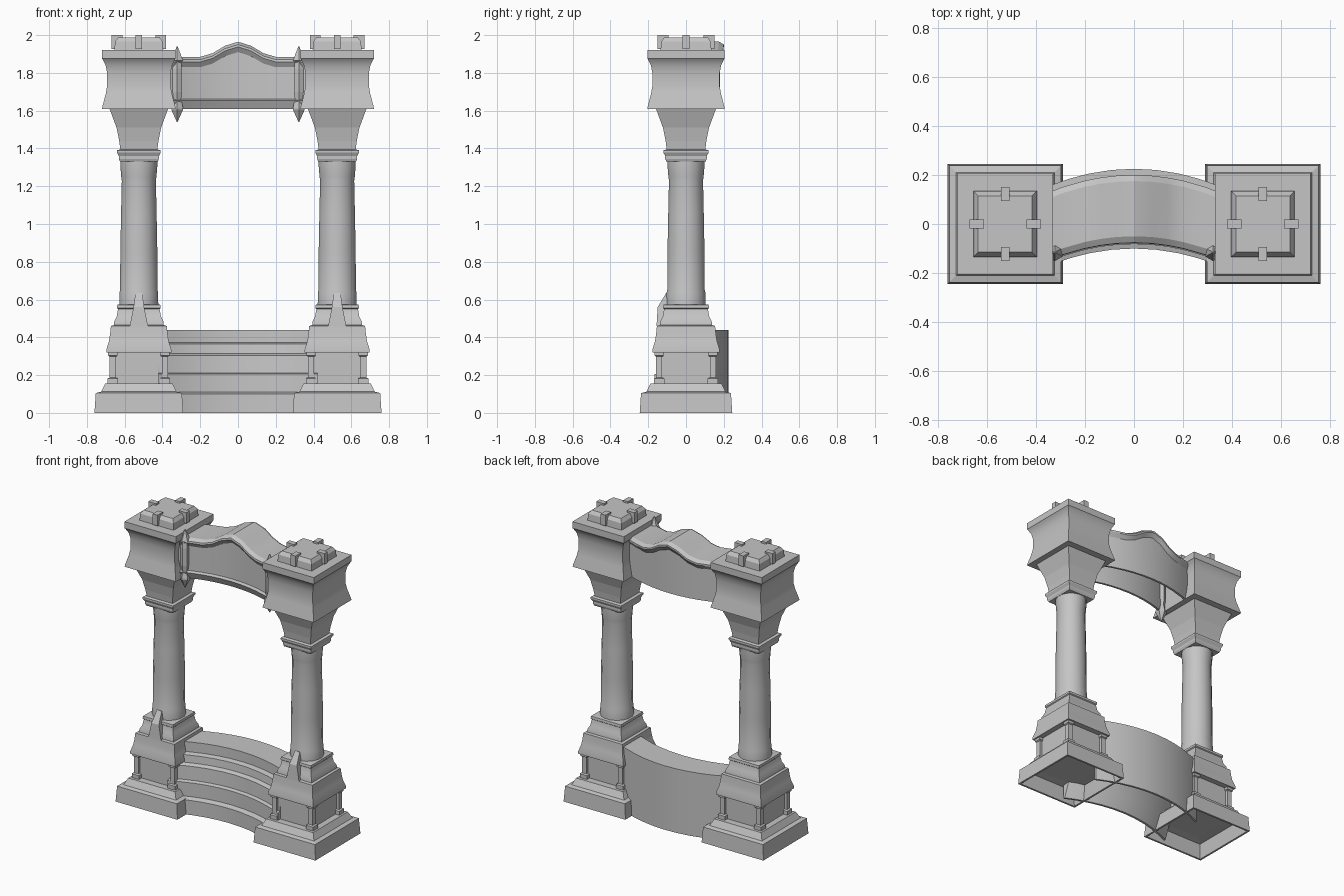
import bpy, bmesh, math
from mathutils import Vector

old = bpy.data.objects.get("Cube")
if old:
    bpy.data.objects.remove(old)

stone = bpy.data.materials.new("grey stone")
stone.use_nodes = True
GREY = (0.56, 0.56, 0.56, 1)
stone.diffuse_color = GREY
stone.node_tree.nodes["Principled BSDF"].inputs["Base Color"].default_value = GREY
COLUMN_X = 0.525


def finish(name, bm, smooth=None):
    bmesh.ops.recalc_face_normals(bm, faces=bm.faces)
    mesh = bpy.data.meshes.new(name)
    bm.to_mesh(mesh)
    bm.free()
    mesh.materials.append(stone)
    ob = bpy.data.objects.new(name, mesh)
    bpy.context.collection.objects.link(ob)
    if smooth:
        bpy.ops.object.select_all(action="DESELECT")
        ob.select_set(True)
        bpy.context.view_layer.objects.active = ob
        bpy.ops.object.shade_smooth_by_angle(angle=math.radians(smooth))
    return ob


def bridge(bm, rings):
    """Join successive rings of vertices and cap both ends."""
    rings = [[bm.verts.new(p) for p in ring] for ring in rings]
    n = len(rings[0])
    for a, b in zip(rings, rings[1:]):
        for i in range(n):
            j = (i + 1) % n
            bm.faces.new((a[i], a[j], b[j], b[i]))
    bm.faces.new(rings[0][::-1])
    bm.faces.new(rings[-1])


def square_loft(name, profile, cx, cy=0, extra=0.0, smooth=None):
    """Stack of square sections given as (half width, height)."""
    bm = bmesh.new()
    bridge(bm, [[(cx + sx * h, cy + sy * (h + extra), z)
                 for sx, sy in ((-1, -1), (1, -1), (1, 1), (-1, 1))]
                for h, z in profile])
    return finish(name, bm, smooth)


def lathe(name, profile, cx, cy, sides, smooth=None):
    bm = bmesh.new()
    bridge(bm, [[(cx + r * math.cos(math.tau * (i + .5) / sides),
                  cy + r * math.sin(math.tau * (i + .5) / sides), z)
                 for i in range(sides)] for r, z in profile])
    return finish(name, bm, smooth)


def box(name, centre, size):
    bm = bmesh.new()
    bmesh.ops.create_cube(bm, size=1)
    for v in bm.verts:
        v.co = Vector(centre) + v.co * Vector(size)
    return finish(name, bm)


def curved_sweep(name, section, stations, hump=0.0):
    """Sweep (y, z, hump share) across x along a bowed plan."""
    bm = bmesh.new()
    rings = []
    for x in stations:
        t = min(abs(x) / 0.2, 1)
        lift = hump * (1 + math.cos(math.pi * t)) / 2
        rings.append([(x, y - 0.58 * x * x, z + share * lift)
                      for y, z, share in section])
    bridge(bm, rings)
    return finish(name, bm, 25)


def mirrored(half):
    return [-x for x in half] + [0] + half[::-1]


for side, label in ((-1, "right"), (1, "left")):
    cx = side * COLUMN_X

    # Hollow-bottomed foot and pedestal
    square_loft(label + "_foot", [(.15, .10), (.205, .095), (.222, 0), (.235, 0),
                (.228, .105), (.2, .112), (.178, .155), (.14, .155)], cx, extra=.01)
    square_loft(label + "_pedestal_core", [(.135, .15), (.135, .33)], cx, extra=.005)
    for sx in (-1, 1):
        for sy in (-1, 1):
            square_loft(label + "_corner_post", [(.027, .155), (.027, .182),
                        (.016, .187), (.016, .298), (.024, .303), (.024, .325)],
                        cx + sx * .138, sy * .142)
    square_loft(label + "_pedestal_cornice", [(.172, .32), (.172, .335), (.158, .38),
                (.152, .42), (.148, .46), (.132, .465), (.13, .485), (.117, .51),
                (.11, .55), (.116, .555), (.114, .572), (.105, .575)],
                cx, extra=.006, smooth=25)

    # Front wedge ornament
    bm = bmesh.new()
    bridge(bm, [[(cx - a, -y, z), (cx + a, -y, z), (cx + a, -.08, z), (cx - a, -.08, z)]
                for a, y, z in ((.048, .156, .46), (.028, .15, .56), (.018, .105, .635))])
    finish(label + "_front_wedge", bm)

    # Round shaft
    lathe(label + "_shaft", [(.105, .57), (.104, .64), (.101, .65), (.1, .85),
          (.096, 1.05), (.092, 1.23), (.095, 1.25), (.1, 1.31), (.1, 1.34)],
          cx, 0, 16, 40)

    # Capital and upper block
    square_loft(label + "_capital", [(.1, 1.33), (.106, 1.345), (.106, 1.36),
                (.116, 1.378), (.116, 1.39), (.098, 1.395), (.104, 1.44),
                (.118, 1.51), (.155, 1.61)], cx, extra=.004)
    square_loft(label + "_upper_block", [(.195, 1.61), (.192, 1.625), (.175, 1.69),
                (.168, 1.73), (.168, 1.80), (.176, 1.84), (.192, 1.872),
                (.195, 1.875), (.195, 1.92)], cx, extra=.01, smooth=25)

    # Top cap with four clips
    square_loft(label + "_top_cap", [(.13, 1.915), (.126, 1.965), (.11, 1.988)],
                cx, extra=.005)
    for i in range(4):
        a = i * math.pi / 2
        dx, dy = round(math.cos(a)), round(math.sin(a))
        box(label + "_cap_clip", (cx + dx * .116, dy * .122, 1.963),
            (.058 if dx else .036, .058 if dy else .036, .074))

    # Spindle beside the lintel
    lathe(label + "_spindle", [(.002, 1.54), (.036, 1.605), (.036, 1.615), (.024, 1.66),
          (.03, 1.70), (.03, 1.82), (.024, 1.86), (.036, 1.865), (.003, 1.94)],
          side * .322, -.115, 6)

# Bowed lintel, open underneath, with a humped, moulded top
curved_sweep("lintel", [(-.045, 1.61, 0), (-.06, 1.61, 0), (-.082, 1.655, 0),
             (-.06, 1.662, 0), (-.06, 1.83, 1), (-.078, 1.858, 1), (-.076, 1.87, 1),
             (-.05, 1.885, 1), (.175, 1.885, 1), (.2, 1.87, 1), (.2, 1.858, 1),
             (.18, 1.83, 1), (.18, 1.61, 0), (.165, 1.61, 0), (.165, 1.83, 1),
             (-.045, 1.83, 1)],
             mirrored([.38, .29, .2, .135, .07]), hump=.08)

# Bowed low wall, open underneath, with stepped front
curved_sweep("low_wall", [(-.1, 0, 0), (-.1, .1, 0), (-.065, .11, 0), (-.065, .205, 0),
             (-.04, .212, 0), (-.035, .305, 0), (-.005, .315, 0), (0, .365, 0),
             (.035, .372, 0), (.035, .44, 0), (.225, .44, 0), (.225, 0, 0),
             (.21, 0, 0), (.21, .425, 0), (.05, .425, 0), (.05, .3, 0),
             (-.02, .19, 0), (-.05, .09, 0), (-.085, 0, 0)],
             mirrored([.42, .34, .26, .18, .09]))
